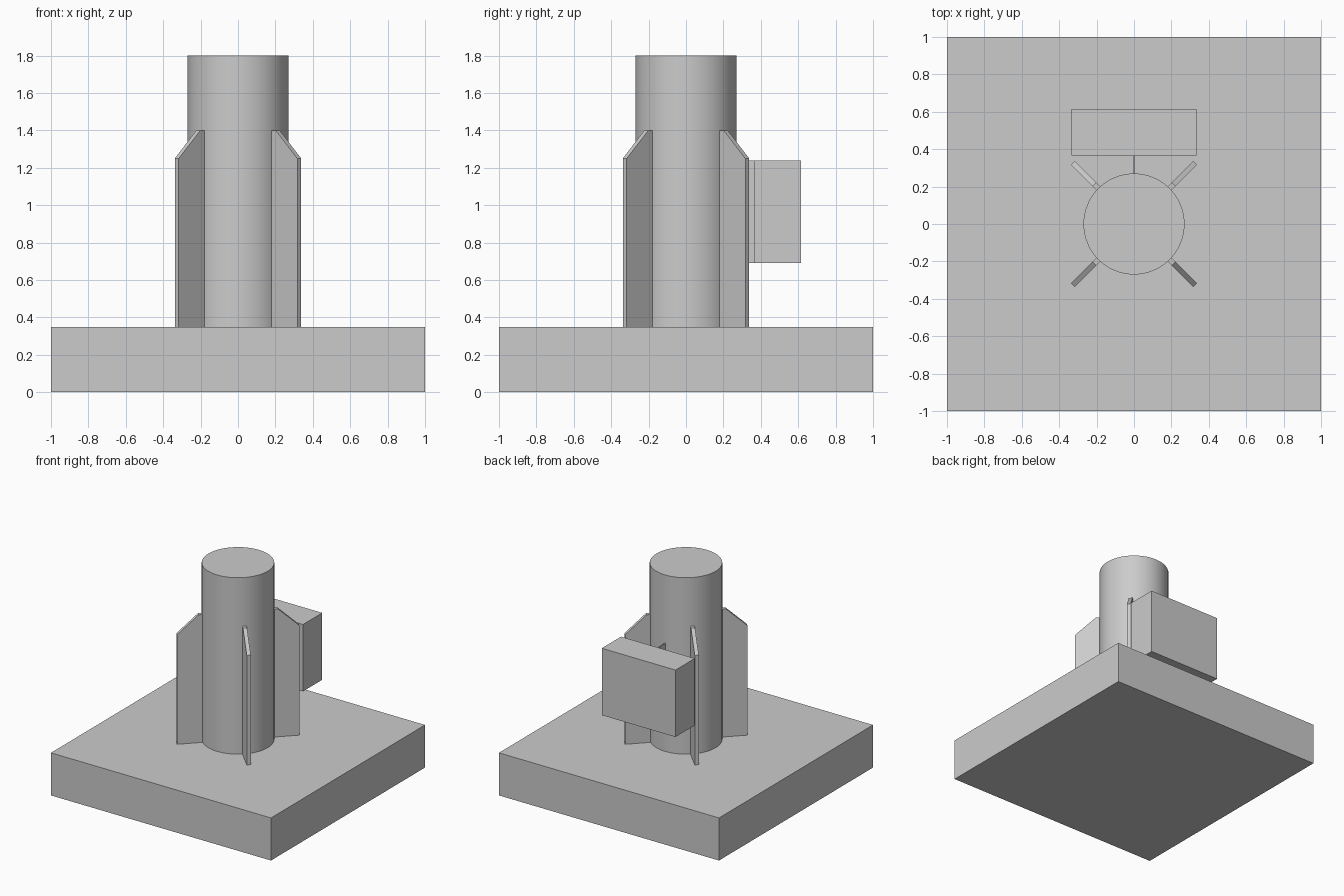
import bpy
import bmesh
import math
from mathutils import Matrix, Vector

cube = bpy.data.objects.get("Cube")
if cube:
    bpy.data.objects.remove(cube, do_unlink=True)

# Single plain grey for every part
GREY = (0.6, 0.6, 0.6, 1.0)
grey = bpy.data.materials.new("plain_grey")
grey.use_nodes = True
grey.diffuse_color = GREY
grey.node_tree.nodes["Principled BSDF"].inputs["Base Color"].default_value = GREY

BASE_TOP = 0.35
COLUMN_RADIUS = 0.27


def finish(name, bm):
    bmesh.ops.recalc_face_normals(bm, faces=bm.faces)
    mesh = bpy.data.meshes.new(name)
    bm.to_mesh(mesh)
    bm.free()
    mesh.materials.append(grey)
    obj = bpy.data.objects.new(name, mesh)
    bpy.context.collection.objects.link(obj)
    return obj


def box(name, low, high):
    low, high = Vector(low), Vector(high)
    bm = bmesh.new()
    matrix = Matrix.Translation((low + high) / 2) @ Matrix.Diagonal((*(high - low), 1))
    bmesh.ops.create_cube(bm, size=1, matrix=matrix)
    return finish(name, bm)


def fin(name, angle, thickness=0.03):
    # Radial plate with a sloped upper outer corner
    profile = [(0.2, BASE_TOP), (0.463, BASE_TOP), (0.463, 1.25), (0.3, 1.4), (0.2, 1.4)]
    bm = bmesh.new()
    face = bm.faces.new([bm.verts.new((r, -thickness / 2, z)) for r, z in profile])
    side = bmesh.ops.extrude_face_region(bm, geom=[face])
    moved = [v for v in side["geom"] if isinstance(v, bmesh.types.BMVert)]
    bmesh.ops.translate(bm, verts=moved, vec=(0, thickness, 0))
    bmesh.ops.rotate(bm, verts=bm.verts, matrix=Matrix.Rotation(angle, 3, "Z"))
    return finish(name, bm)


# Square base slab
box("base_slab", (-1, -1, 0), (1, 1, BASE_TOP))

# Round column
bm = bmesh.new()
bmesh.ops.create_cone(bm, cap_ends=True, segments=64, radius1=COLUMN_RADIUS,
                      radius2=COLUMN_RADIUS, depth=1.8 - BASE_TOP,
                      matrix=Matrix.Translation((0, 0, (1.8 + BASE_TOP) / 2)))
column = finish("column", bm)
bpy.ops.object.select_all(action="DESELECT")
column.select_set(True)
bpy.context.view_layer.objects.active = column
bpy.ops.object.shade_smooth_by_angle(angle=math.radians(30))

# Four diagonal stiffener fins
for i, name in enumerate(("back_left", "back_right", "front_right", "front_left")):
    fin(name + "_fin", math.radians(45 + 90 * i))

# Rear box and the thin web joining it to the column
box("rear_box", (-0.335, 0.365, 0.69), (0.335, 0.615, 1.24))
box("rear_web", (-0.004, 0.26, 0.69), (0.004, 0.37, 1.24))
